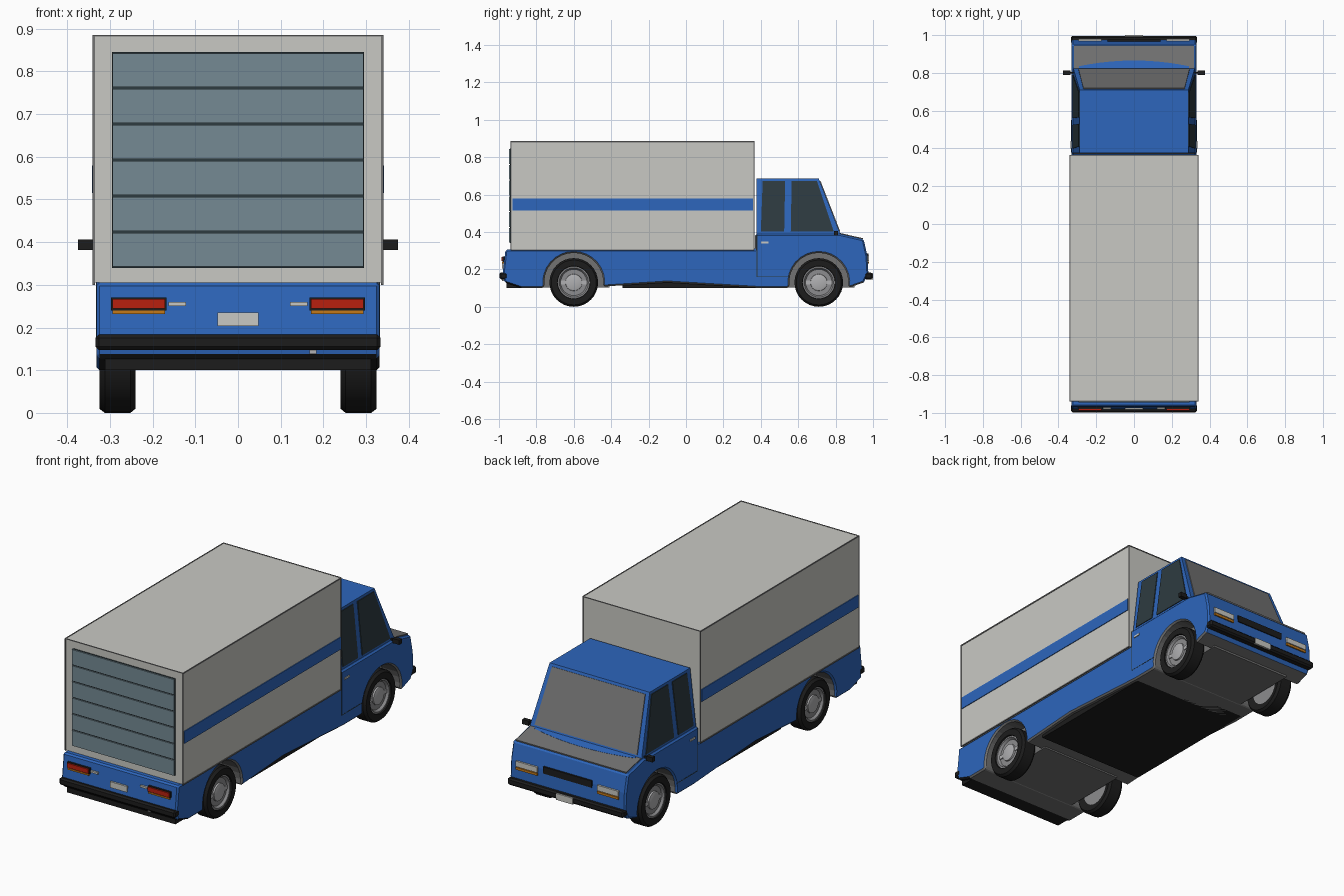
import bpy, bmesh, math
from mathutils import Vector

cube = bpy.data.objects.get("Cube")
if cube:
    bpy.data.objects.remove(cube, do_unlink=True)


def material(name, hex_code):
    rgb = [int(hex_code[i:i + 2], 16) / 255 for i in (0, 2, 4)]
    col = [c / 12.92 if c < 0.04 else ((c + 0.055) / 1.055) ** 2.4 for c in rgb] + [1]
    m = bpy.data.materials.new(name)
    m.use_nodes = True
    m.diffuse_color = col
    m.node_tree.nodes["Principled BSDF"].inputs["Base Color"].default_value = col
    return m


BLUE = material("blue paint", "2d66bc")
WHITE = material("off white", "c9c9c4")
GRAY = material("mid gray", "727272")
GLASS = material("dark glass", "2d3b40")
SLAT = material("shutter blue gray", "758a94")
BLACK = material("black rubber", "1c1c1c")
RED = material("red lamp", "b9200f")
ORANGE = material("orange lamp", "c47a1a")
SILVER = material("silver", "b0b0b2")
RIM = material("rim gray", "8c8c8e")


def finish(name, bm, *mats):
    bmesh.ops.recalc_face_normals(bm, faces=bm.faces)
    me = bpy.data.meshes.new(name)
    bm.to_mesh(me)
    bm.free()
    for m in mats:
        me.materials.append(m)
    ob = bpy.data.objects.new(name, me)
    bpy.context.collection.objects.link(ob)
    return ob


def box(name, lo, hi, mat):
    bm = bmesh.new()
    bmesh.ops.create_cube(bm, size=1)
    for v in bm.verts:
        v.co = [(a + b) / 2 + c * (b - a) for a, b, c in zip(lo, hi, v.co)]
    return finish(name, bm, mat)


def slab(name, pts, offset, mat):
    """Polygon given by 3D points, thickened both ways along an offset vector."""
    bm = bmesh.new()
    off = Vector(offset)
    rings = [[bm.verts.new(Vector(p) + off * s) for p in pts] for s in (-1, 1)]
    bm.faces.new(rings[0])
    bm.faces.new(rings[1])
    n = len(pts)
    for i in range(n):
        j = (i + 1) % n
        bm.faces.new((rings[0][i], rings[0][j], rings[1][j], rings[1][i]))
    return finish(name, bm, mat)


def lathe(name, profile, centre, side, mat, steps=32):
    """Spin (radius, x) points about a wheel axle."""
    bm = bmesh.new()
    vs = [bm.verts.new((x * side, r, 0)) for r, x in profile]
    es = [bm.edges.new(p) for p in zip(vs, vs[1:])]
    bmesh.ops.spin(bm, geom=vs + es, cent=(0, 0, 0), axis=(1, 0, 0),
                   angle=math.tau, steps=steps)
    bmesh.ops.remove_doubles(bm, verts=bm.verts, dist=0.0005)
    bmesh.ops.translate(bm, verts=bm.verts, vec=centre)
    ob = finish(name, bm, mat)
    bpy.ops.object.select_all(action="DESELECT")
    ob.select_set(True)
    bpy.context.view_layer.objects.active = ob
    bpy.ops.object.shade_smooth_by_angle(angle=math.radians(35))
    return ob


AXLES = {"rear": -0.6, "front": 0.71}
AXLE_Z = 0.13


def arch(y):
    angles = [math.radians(188 - 196 * i / 16) for i in range(17)]
    return [(y + 0.158 * math.cos(a), AXLE_Z + 0.158 * math.sin(a)) for a in angles]


# Lower body: side outline with wheel arches, extruded across
outline = ([(-0.965, 0.305), (-0.98, 0.18), (-0.97, 0.13), (-0.88, 0.1), (-0.77, 0.1)]
           + arch(AXLES["rear"]) + [(-0.1, 0.13), (0.4, 0.1), (0.54, 0.1)]
           + arch(AXLES["front"])
           + [(0.88, 0.105), (0.95, 0.13), (0.975, 0.18), (0.97, 0.27), (0.95, 0.36),
              (0.82, 0.39), (0.37, 0.39), (0.37, 0.305)])
body = slab("lower_body", [(0, y, z) for y, z in outline], (0.332, 0, 0), BLUE)
body.data.materials.append(GRAY)
body.data.materials.append(BLACK)
for p in body.data.polygons:
    if abs(p.normal.x) < 0.5 and p.normal.z < 0.3 and abs(p.center.y) < 0.93:
        p.material_index = 2 if p.center.y < -0.85 else 1
bev = body.modifiers.new("soft edges", "BEVEL")
bev.width = 0.008
bev.segments = 1
bev.limit_method = "ANGLE"
bev.angle_limit = math.radians(60)

# Underbody
for end, y in AXLES.items():
    box(end + "_wheel_housing", (-0.235, y - 0.19, 0.102), (0.235, y + 0.19, 0.3), GRAY)
box("floor_panel", (-0.31, -0.34, 0.1), (0.31, 0.46, 0.16), BLACK)
box("rear_valance", (-0.312, -0.96, 0.1), (0.312, -0.86, 0.14), BLACK)
box("exhaust_tip", (0.168, -0.985, 0.138), (0.184, -0.93, 0.15), SILVER)

# Wheels
TIRE = [(0.085, 0.25), (0.12, 0.24), (0.13, 0.252), (0.13, 0.312), (0.12, 0.325),
        (0.088, 0.325), (0.084, 0.31)]
DISC = [(0, 0.25), (0.086, 0.25), (0.086, 0.318), (0.078, 0.318), (0.07, 0.306), (0, 0.306)]
HUB = [(0.046, 0.3), (0.044, 0.314), (0.03, 0.318), (0, 0.319)]
for end, y in AXLES.items():
    for side, label in ((1, "left"), (-1, "right")):
        c = (0, y, AXLE_Z)
        lathe(f"{end}_{label}_tire", TIRE, c, side, BLACK)
        lathe(f"{end}_{label}_rim", DISC, c, side, RIM)
        lathe(f"{end}_{label}_hub", HUB, c, side, SILVER)
        box(f"{end}_{label}_spoke_bar", (min(side * 0.3, side * 0.311), y - 0.07, 0.12),
            (max(side * 0.3, side * 0.311), y + 0.07, 0.14), SILVER)

# Cargo box with edge trim
X, Y0, Y1, Z0, Z1 = 0.338, -0.936, 0.364, 0.305, 0.884
box("cargo_box", (-X, Y0, Z0), (X, Y1, Z1), WHITE)
T = 0.005
for sx in (-X, X):
    for z in (Z0, Z1):
        box("cargo_side_trim", (sx - T / 2, Y0, z - T), (sx + T / 2, Y1, z + T / 3), GRAY)
    for y in (Y0, Y1):
        box("cargo_corner_trim", (sx - T / 2, y - T / 2, Z0), (sx + T / 2, y + T / 2, Z1), GRAY)
    box("cargo_stripe", (sx - 0.004, Y0 + 0.008, 0.515), (sx + 0.004, Y1 - 0.006, 0.579), BLUE)
for y in (Y0, Y1):
    box("cargo_top_trim", (-X, y - T / 2, Z1 - T / 2), (X, y + T / 2, Z1 + T / 3), GRAY)

# Roller shutter
box("shutter_backing", (-0.295, Y0 - 0.004, 0.34), (0.295, Y0 + 0.01, 0.845), GLASS)
pitch = (0.845 - 0.34) / 6
for i in range(6):
    z = 0.34 + i * pitch
    box("shutter_slat", (-0.294, Y0 - 0.01, z + 0.0025), (0.294, Y0, z + pitch - 0.0025), SLAT)


# Cab: tapered cabin on the lower body
def cab_x(z):
    return 0.322 - 0.034 * (z - 0.39) / 0.295


def cab_front(z):
    return 0.825 - 0.115 * (z - 0.39) / 0.295


bm = bmesh.new()
low, high = ([bm.verts.new(p) for p in ((-cab_x(z), 0.377, z), (cab_x(z), 0.377, z),
              (cab_x(z), cab_front(z), z), (-cab_x(z), cab_front(z), z))] for z in (0.385, 0.685))
bm.faces.new(low)
bm.faces.new(high)
for i in range(4):
    j = (i + 1) % 4
    bm.faces.new((low[i], low[j], high[j], high[i]))
finish("cab", bm, BLUE)

WL, WH = 0.402, 0.672
slab("windshield", [(-0.295, cab_front(WL), WL), (0.295, cab_front(WL), WL),
                    (0.268, cab_front(WH), WH), (-0.268, cab_front(WH), WH)],
     (0, 0.004, 0.0015), GRAY)
for s in (-1, 1):
    for name, ys in (("rear_side_window", (0.4, 0.525, 0.53, 0.41)),
                     ("front_side_window", (0.56, 0.79, 0.7, 0.565))):
        slab(name, [(s * cab_x(z), y, z) for y, z in zip(ys, (WL, WL, WH, WH))],
             (0.004, 0, 0), GLASS)
    # Mirror, door seams and handle
    box("mirror_arm", (min(s * 0.31, s * 0.345), 0.796, 0.388),
        (max(s * 0.31, s * 0.345), 0.806, 0.398), BLACK)
    box("mirror", (s * 0.356 - 0.019, 0.79, 0.382), (s * 0.356 + 0.019, 0.812, 0.406), BLACK)
    sx = s * 0.332
    box("door_seam", (sx - 0.001, 0.378, 0.16), (sx + 0.001, 0.381, 0.385), GLASS)
    box("door_seam_bottom", (sx - 0.001, 0.378, 0.16), (sx + 0.001, 0.55, 0.163), GLASS)
    box("door_handle", (sx - 0.004, 0.4, 0.338), (sx + 0.004, 0.44, 0.348), WHITE)

# Hood cover and curved cowl
slab("hood", [(-0.318, 0.8, 0.394), (0.318, 0.8, 0.394),
              (0.318, 0.945, 0.363), (-0.318, 0.945, 0.363)], (0, 0.0008, 0.004), GRAY)
cowl = [(-0.29, 0.82)] + [(x / 10 * 0.29, 0.835 + 0.03 * (1 - (x / 10) ** 2))
                         for x in range(-10, 11, 2)] + [(0.29, 0.82)]
slab("cowl", [(x, y, 0.396 - 0.214 * (y - 0.8)) for x, y in cowl], (0, 0.0006, 0.003), BLUE)

# Bumpers and plates
for name, y0, y1 in (("rear_bumper", -0.997, -0.955), ("front_bumper", 0.955, 0.996)):
    b = box(name, (-0.334, y0, 0.147), (0.334, y1, 0.184), BLACK)
    m = b.modifiers.new("soft edges", "BEVEL")
    m.width = 0.008
    m.segments = 1
box("rear_plate", (-0.048, -0.983, 0.204), (0.048, -0.97, 0.235), WHITE)
box("front_plate", (-0.048, 0.99, 0.147), (0.048, 1.0, 0.18), WHITE)

# Lamps and grille
box("grille", (-0.14, 0.96, 0.25), (0.14, 0.976, 0.285), BLACK)
for s in (-1, 1):
    def lamp(name, x0, x1, y0, y1, z0, z1, mat):
        box(name, (min(s * x0, s * x1), y0, z0), (max(s * x0, s * x1), y1, z1), mat)
    lamp("tail_lamp_frame", 0.168, 0.297, -0.98, -0.96, 0.24, 0.27, BLACK)
    lamp("tail_lamp", 0.171, 0.294, -0.987, -0.96, 0.244, 0.267, RED)
    lamp("rear_indicator", 0.171, 0.294, -0.983, -0.96, 0.232, 0.24, ORANGE)
    lamp("reverse_lamp", 0.122, 0.163, -0.98, -0.96, 0.25, 0.26, WHITE)
    lamp("headlamp", 0.172, 0.295, 0.96, 0.979, 0.246, 0.274, WHITE)
    lamp("front_indicator", 0.172, 0.295, 0.96, 0.979, 0.23, 0.242, ORANGE)
